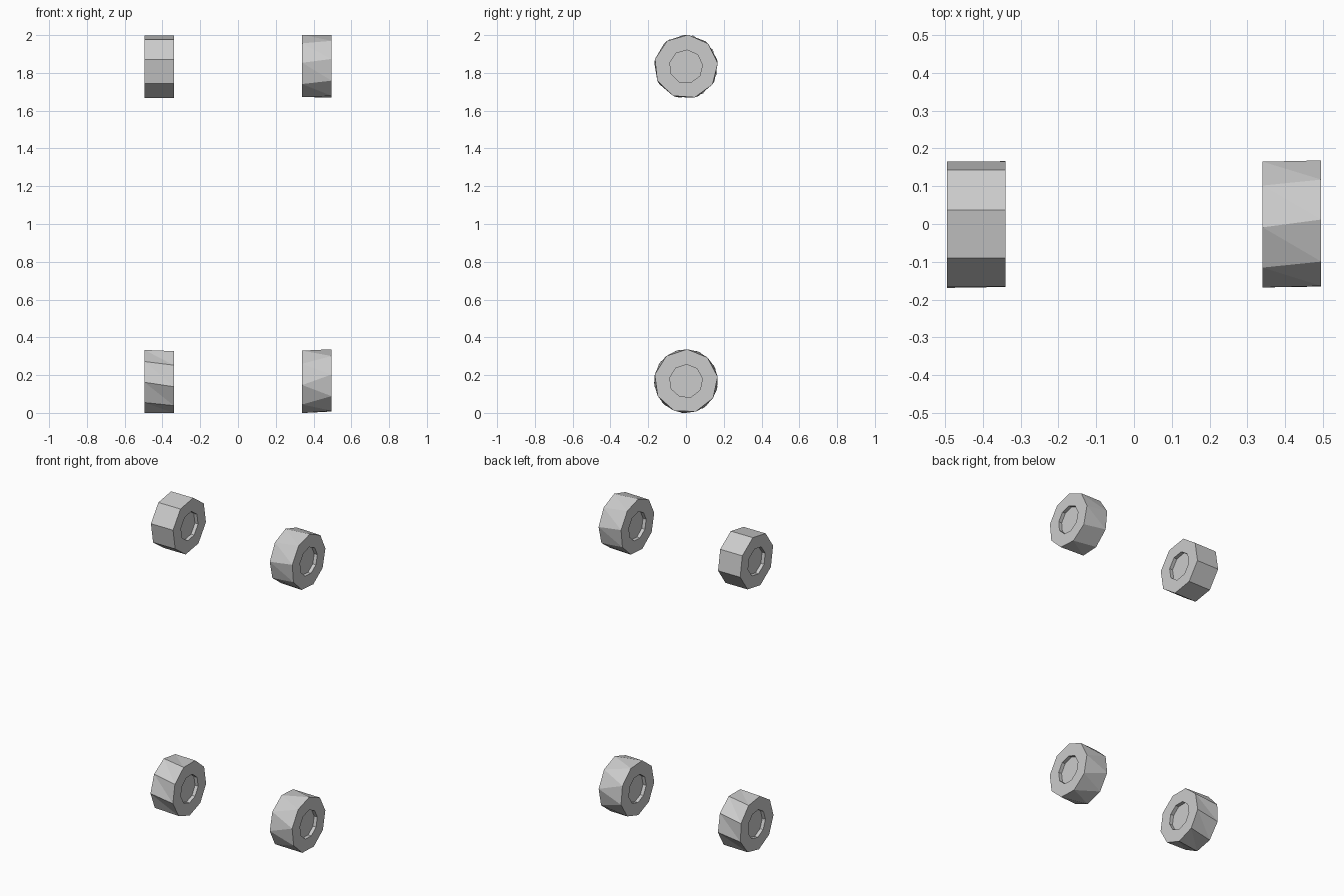
import bpy, bmesh
from math import sin, cos, radians

if "Cube" in bpy.data.objects:
    bpy.data.objects.remove(bpy.data.objects["Cube"])

R, HUB_R, RECESS = 0.169, 0.088, 0.022
X_IN, X_OUT = 0.34, 0.495


def ring(bm, x, zc, r, sides, phase):
    verts = []
    for i in range(sides):
        a = radians(phase + 360 * i / sides)
        verts.append(bm.verts.new((x, -r * cos(a), zc + r * sin(a))))
    return verts


def bridge(bm, a, b):
    n = len(a)
    for i in range(n):
        j = (i + 1) % n
        # slightly twisted rings are split into facets
        bm.faces.new((a[i], a[j], b[i]))
        bm.faces.new((a[j], b[j], b[i]))


def wheel(name, x0, x1, zc, sides, phase0, phase1):
    bm = bmesh.new()
    # hub floor, hub rim, tread, tread, hub rim, hub floor
    rings = [
        ring(bm, x0 + RECESS, zc, HUB_R, sides, phase0),
        ring(bm, x0, zc, HUB_R, sides, phase0),
        ring(bm, x0, zc, R, sides, phase0),
        ring(bm, x1, zc, R, sides, phase1),
        ring(bm, x1, zc, HUB_R, sides, phase1),
        ring(bm, x1 - RECESS, zc, HUB_R, sides, phase1),
    ]
    for a, b in zip(rings, rings[1:]):
        bridge(bm, a, b)
    bm.faces.new(rings[0])
    bm.faces.new(rings[-1])
    bmesh.ops.recalc_face_normals(bm, faces=bm.faces[:])
    mesh = bpy.data.meshes.new(name)
    bm.to_mesh(mesh)
    bm.free()
    bpy.context.collection.objects.link(bpy.data.objects.new(name, mesh))


# four faceted wheels, each with its own side count and twist
wheel("upper_left_wheel", -X_OUT, -X_IN, 1.833, 8, 12.8, 12.8)
wheel("upper_right_wheel", X_IN, X_OUT, 1.833, 9, 7, 14)
wheel("lower_left_wheel", -X_OUT, -X_IN, 0.168, 9, -2, -10)
wheel("lower_right_wheel", X_IN, X_OUT, 0.168, 9, -7, 12)
